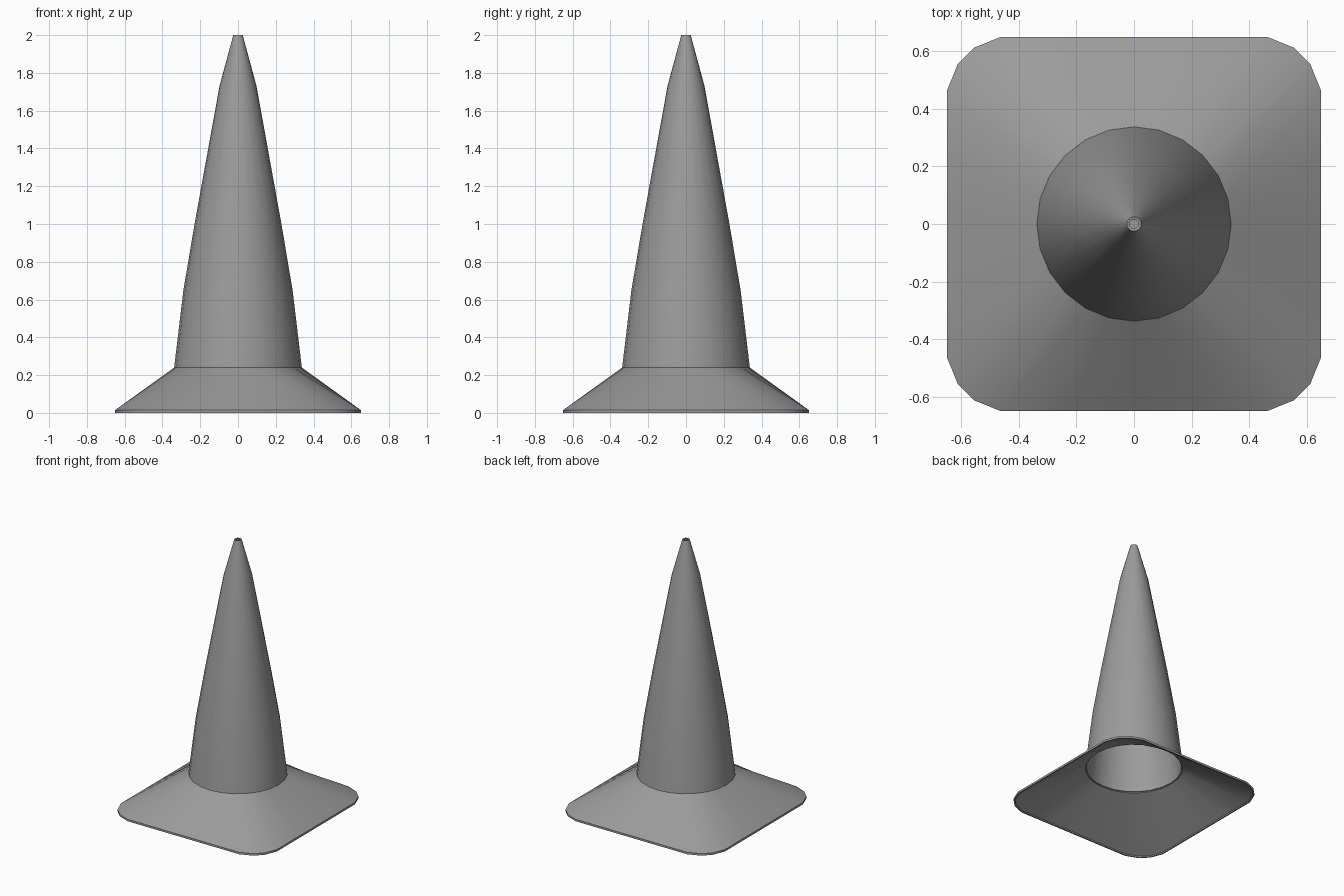
import bpy, bmesh, math

if "Cube" in bpy.data.objects:
    bpy.data.objects.remove(bpy.data.objects["Cube"])

SIDES = 24
grey = bpy.data.materials.new("dark_grey")
grey.diffuse_color = (0.33, 0.33, 0.33, 1)
grey.use_nodes = True
grey.node_tree.nodes["Principled BSDF"].inputs["Base Color"].default_value = grey.diffuse_color


def circle(r):
    return [(r * math.cos(2 * math.pi * i / SIDES),
             r * math.sin(2 * math.pi * i / SIDES)) for i in range(SIDES)]


def ring(bm, pts, z):
    return [bm.verts.new((x, y, z)) for x, y in pts]


def join(bm, upper, lower):
    # Joins two loops of equal length; repeated verts collapse to triangles
    n = len(upper)
    for i in range(n):
        j = (i + 1) % n
        corners = []
        for v in (upper[i], lower[i], lower[j], upper[j]):
            if v not in corners:
                corners.append(v)
        bm.faces.new(corners)


def finish(bm, name, thickness=0.01):
    mesh = bpy.data.meshes.new(name)
    bm.to_mesh(mesh)
    bm.free()
    mesh.materials.append(grey)
    obj = bpy.data.objects.new(name, mesh)
    bpy.context.collection.objects.link(obj)
    bpy.ops.object.select_all(action='DESELECT')
    bpy.context.view_layer.objects.active = obj
    obj.select_set(True)
    if thickness:
        wall = obj.modifiers.new("wall", 'SOLIDIFY')
        wall.thickness = thickness
        wall.offset = -1
        wall.use_even_offset = True
        bpy.ops.object.modifier_apply(modifier="wall")
    bpy.ops.object.shade_smooth_by_angle(angle=math.radians(30))


# Hollow round cone: (radius, height), top to bottom
profile = [(0.025, 2.0), (0.098, 1.73), (0.23, 1.0), (0.289, 0.65), (0.338, 0.24)]
bm = bmesh.new()
rings = [ring(bm, circle(r), z) for r, z in profile]
for a, b in zip(rings, rings[1:]):
    join(bm, a, b)
finish(bm, "cone_body")

# Small recessed plug in the tip
bm = bmesh.new()
bm.faces.new(ring(bm, circle(0.018), 1.985))
finish(bm, "tip_plug", 0)

# Rounded square rim, one quarter turned four times
quarter = [(0.65, 0), (0.65, 0.23), (0.65, 0.465), (0.613, 0.557),
           (0.557, 0.613), (0.465, 0.65), (0.23, 0.65)]
outline = []
for k in range(4):
    for x, y in quarter:
        for _ in range(k):
            x, y = -y, x
        outline.append((x, y))

# Skirt: the corner vertex of each quarter fans out to two rim points
bm = bmesh.new()
top = ring(bm, circle(0.338), 0.24)
waist = [top[6 * k + i] for k in range(4) for i in (0, 1, 2, 3, 3, 4, 5)]
lip_top = ring(bm, outline, 0.015)
lip_bottom = ring(bm, outline, 0.0)
join(bm, waist, lip_top)
join(bm, lip_top, lip_bottom)
finish(bm, "base_skirt")
